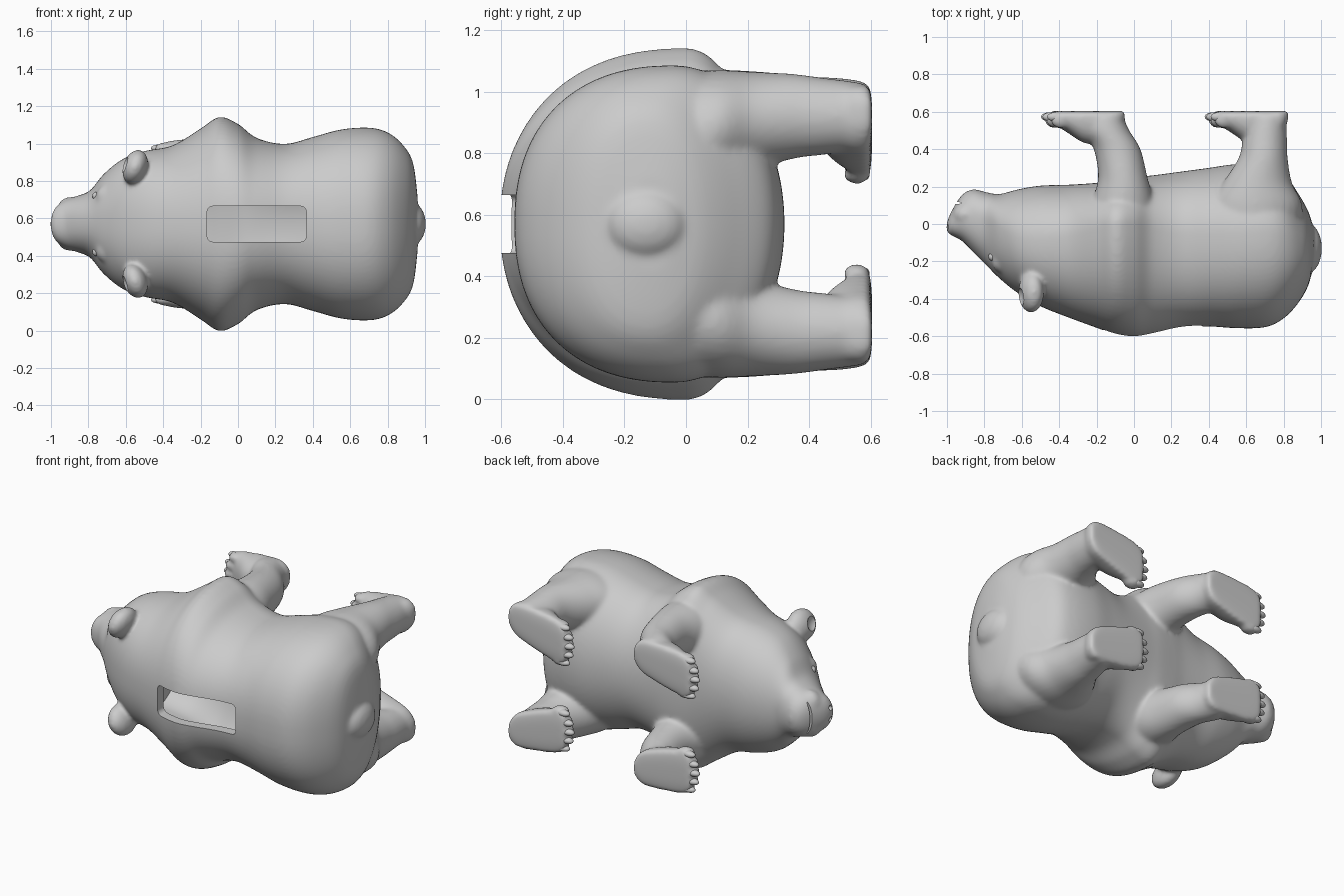
import bpy, bmesh, math
from mathutils import Matrix

if "Cube" in bpy.data.objects:
    bpy.data.objects.remove(bpy.data.objects["Cube"])

MID = 0.57  # side-to-side centre; the bear lies on its side, its back facing -y


def finish(bm, name):
    bmesh.ops.recalc_face_normals(bm, faces=bm.faces)
    me = bpy.data.meshes.new(name)
    bm.to_mesh(me)
    bm.free()
    ob = bpy.data.objects.new(name, me)
    bpy.context.collection.objects.link(ob)
    return ob


def spline(rows, steps=7):
    # Catmull-Rom refinement of the cross-section table
    out = []
    for i in range(len(rows) - 1):
        p = [rows[max(0, min(len(rows) - 1, i + k))] for k in (-1, 0, 1, 2)]
        for s in range(steps):
            t = s / steps
            out.append([0.5 * (2 * b + (c - a) * t + (2*a - 5*b + 4*c - d) * t*t
                               + (3*b - a - 3*c + d) * t**3) for a, b, c, d in zip(*p)])
    return out + [list(rows[-1])]


def loft(name, rings):
    bm = bmesh.new()
    vs = [[bm.verts.new(p) for p in r] for r in rings]
    n = len(vs[0])
    for a, b in zip(vs, vs[1:]):
        for i in range(n):
            bm.faces.new((a[i], a[(i + 1) % n], b[(i + 1) % n], b[i]))
    bm.faces.new(vs[0])
    bm.faces.new(vs[-1])
    return finish(bm, name)


def power(v, e):
    return math.copysign(abs(v) ** (2 / e), v)


def loft_x(name, rows, e_back, e_belly):
    # rows: x, upper y, lower y, widest y, half width, centre z; e = squareness of each half
    rings = []
    for x, yt, yb, yw, hw, zc in spline(rows):
        ring = []
        for k in range(80):
            a = math.tau * k / 80
            e = e_belly if math.sin(a) > 0 else e_back
            s, c = power(math.sin(a), e), power(math.cos(a), e)
            ring.append((x, yw + (s * (yb - yw) if s > 0 else s * (yw - yt)), zc + c * hw))
        rings.append(ring)
    return loft(name, rings)


def loft_y(name, rows):
    # rows: y, centre x, radius x, centre z, radius z
    return loft(name, [[(x + rx * math.cos(math.tau * k / 32), y, z + rz * math.sin(math.tau * k / 32))
                        for k in range(32)] for y, x, rx, z, rz in spline(rows)])


def blob(name, loc, rad, turn=0.0):
    bm = bmesh.new()
    m = Matrix.Translation(loc) @ Matrix.Rotation(turn, 4, 'Y') @ Matrix.Diagonal((*rad, 1))
    bmesh.ops.create_uvsphere(bm, u_segments=24, v_segments=16, radius=1, matrix=m)
    return finish(bm, name)


def side(s, z):
    return MID + s * (z - MID)


def join(obs, name):
    bpy.ops.object.select_all(action='DESELECT')
    for o in obs:
        o.select_set(True)
    bpy.context.view_layer.objects.active = obs[0]
    bpy.ops.object.join()
    obs[0].name = name
    return obs[0]


def apply(ob, kind, **kw):
    m = ob.modifiers.new(kind, kind)
    for k, v in kw.items():
        setattr(m, k, v)
    bpy.context.view_layer.objects.active = ob
    bpy.ops.object.modifier_apply(modifier=m.name)


# Torso, neck and head in one run of sections from nose to rump
TORSO = [(-1.0, -.03, .01, -.01, .04), (-.975, -.06, .07, .0, .09), (-.92, -.09, .155, .04, .13),
         (-.86, -.15, .185, .05, .15), (-.79, -.22, .17, .03, .18), (-.72, -.29, .16, -.02, .265),
         (-.62, -.37, .185, -.07, .345), (-.5, -.44, .205, -.08, .39), (-.35, -.50, .21, -.06, .42),
         (-.2, -.555, .22, -.02, .51), (-.1, -.59, .235, .0, .572), (0, -.605, .25, .0, .535),
         (.1, -.59, .26, -.02, .46), (.25, -.557, .28, -.05, .428), (.4, -.548, .3, -.05, .465),
         (.55, -.557, .32, -.05, .505), (.7, -.552, .31, -.04, .515), (.8, -.505, .27, -.06, .49),
         (.88, -.42, .16, -.1, .425), (.935, -.32, .06, -.12, .33), (.96, -.2, -.03, -.11, .15)]
parts = [loft_x("torso", [(*r, MID) for r in TORSO], 2.3, 2.05)]

# Tail and nose
parts.append(blob("tail", (.935, -.13, MID), (.07, .13, .11)))
parts.append(blob("nose", (-.968, -.02, MID), (.036, .042, .08)))

FRONT_LEG = [(.57, -.155, .10, .93, .105), (.5, -.145, .12, .93, .115), (.4, -.09, .125, .925, .125),
             (.25, -.06, .132, .92, .145), (.12, -.06, .165, .90, .17), (-.05, -.08, .2, .86, .2)]
BACK_LEG = [(.57, .715, .10, .92, .11), (.45, .70, .118, .92, .125), (.35, .69, .132, .92, .138),
            (.22, .66, .185, .905, .16), (.1, .65, .25, .88, .19), (-.05, .64, .25, .84, .22)]
# Foot: distance from heel, instep y, half width
FOOT = [(0, .56, .035), (.02, .51, .075), (.06, .46, .105), (.14, .43, .12), (.22, .435, .13),
        (.3, .485, .135), (.36, .525, .13), (.395, .56, .105)]
claws, eyes, dents = [], [], []
for s in (1, -1):
    # Legs with flat-soled feet, toes turned slightly inward
    for leg, heel, toe_z in ((FRONT_LEG, -.05, .865), (BACK_LEG, .825, .84)):
        parts.append(loft_y("leg", [(y, x, rx, side(s, z), rz) for y, x, rx, z, rz in leg]))
        parts.append(loft_x("foot", [(heel - d, yt, .605, .58, hw, side(s, .93 + (toe_z - .93) * d / .4))
                                     for d, yt, hw in FOOT], 2.4, 2.8))
        for k in range(5):
            tip = heel - .375 + .008 * (k - 2) ** 2
            z = side(s, toe_z + (k - 2) * .055)
            parts.append(blob("toe", (tip, .555, z), (.055, .044, .03)))
            claws.append(blob("claw", (tip - .028, .573, z), (.044, .024, .02)))
    # Ears, cupped toward the front
    turn = s * .35
    parts.append(blob("ear", (-.55, -.365, MID + s * .305), (.065, .11, .095), turn))
    dents.append(blob("ear_cup", (-.63, -.395, MID + s * .325), (.045, .06, .055), turn))
    # Muzzle pads, brows, nostrils and eyes
    parts.append(blob("muzzle_pad", (-.90, .05, MID + s * .07), (.07, .06, .075)))
    parts.append(blob("brow", (-.71, -.2, MID + s * .14), (.05, .06, .065)))
    dents.append(blob("nostril", (-1.0, -.015, MID + s * .035), (.02, .014, .016)))
    eyes.append(blob("eye", (-.757, -.175, MID + s * .15), (.022, .022, .022)))

# Mouth groove
dents.append(blob("mouth", (-.955, .112, MID), (.055, .006, .13)))

# Blend all flesh into one smooth skin
bear = join(parts, "bear_body")
apply(bear, 'REMESH', mode='VOXEL', voxel_size=.0115)
apply(bear, 'SMOOTH', factor=.5, iterations=12)

# Hollow inside and rounded coin slot in the back
hollow = loft_x("hollow", [(x, t + .06, b - .06, w, h - .07, MID) for x, t, b, w, h in TORSO[7:18]], 2.3, 2.0)
bm = bmesh.new()
bmesh.ops.create_cube(bm, size=1, matrix=Matrix.Translation((.10, -.55, MID)) @ Matrix.Diagonal((.53, .3, .19, 1)))
upright = [e for e in bm.edges if abs((e.verts[0].co - e.verts[1].co).y) > .1]
bmesh.ops.bevel(bm, geom=upright, offset=.03, segments=5, profile=.5, affect='EDGES')
slot = finish(bm, "slot_cutter")
for cutter in dents + [hollow, slot]:
    apply(bear, 'BOOLEAN', operation='DIFFERENCE', solver='MANIFOLD', object=cutter)
    cutter.hide_render = True
    cutter.hide_set(True)

claws = join(claws, "claws")
eyes = join(eyes, "eyes")
for ob in (bear, claws, eyes):
    bpy.ops.object.select_all(action='DESELECT')
    ob.select_set(True)
    bpy.context.view_layer.objects.active = ob
    bpy.ops.object.shade_smooth_by_angle(angle=math.radians(40))
